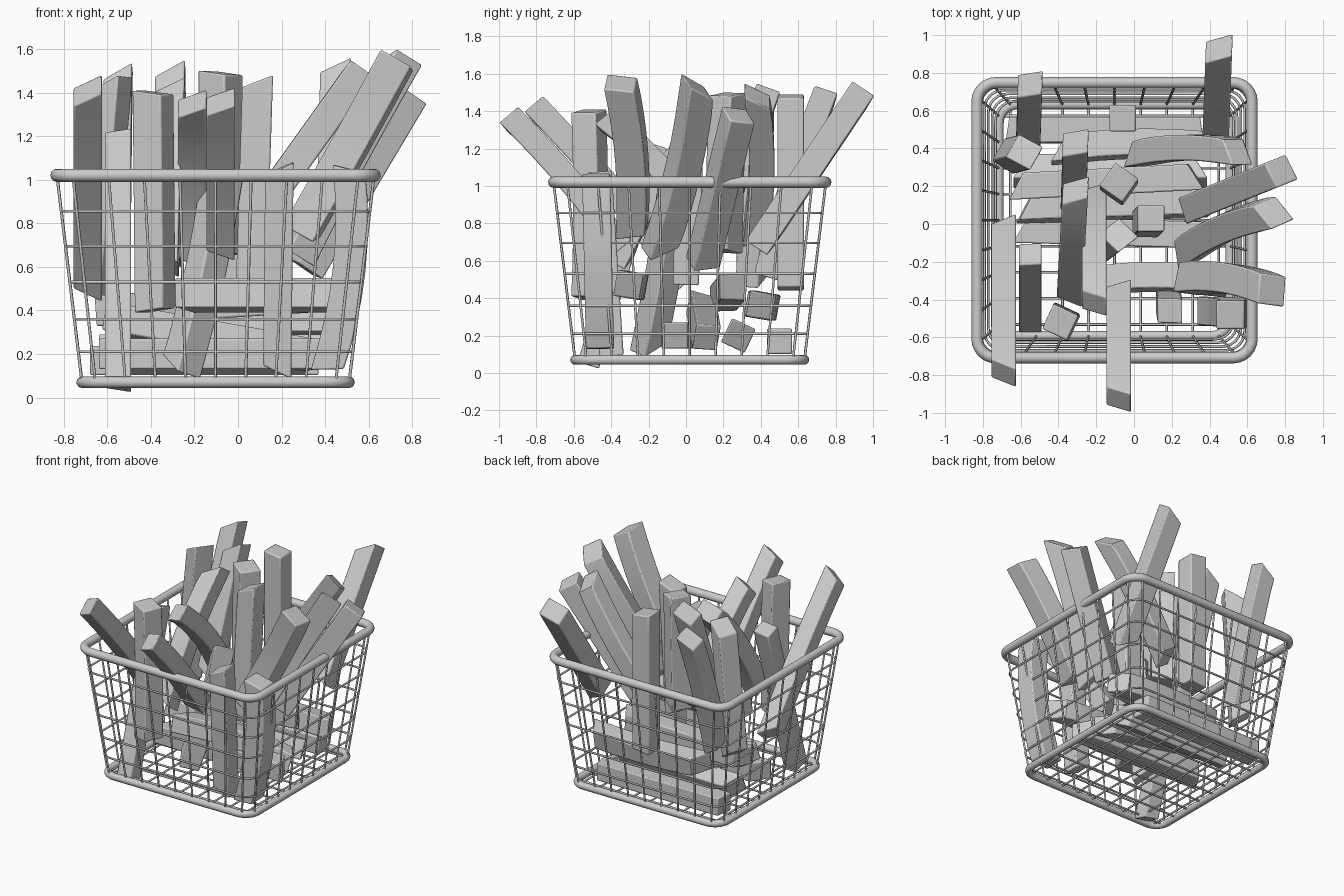
import bpy, bmesh, math
from mathutils import Vector

if "Cube" in bpy.data.objects:
    bpy.data.objects.remove(bpy.data.objects["Cube"])

CX, CY = -0.103, 0.02          # basket centre
Z0, Z1 = 0.07, 1.02            # heights of base ring and rim


def half(z):
    return 0.613 + (z - Z0) / (Z1 - Z0) * 0.115


def ring(z, r=0.1, n=6):
    """Rounded square at height z."""
    h = half(z) - r
    pts = []
    for i, (sx, sy) in enumerate([(1, 1), (-1, 1), (-1, -1), (1, -1)]):
        for k in range(n + 1):
            a = math.pi / 2 * (i + k / n)
            pts.append((CX + sx * h + r * math.cos(a), CY + sy * h + r * math.sin(a), z))
    return pts


def tubes(name, paths, radius, cyclic, res):
    cu = bpy.data.curves.new(name, 'CURVE')
    cu.dimensions = '3D'
    cu.bevel_depth = radius
    cu.bevel_resolution = res
    cu.use_fill_caps = True
    for p in paths:
        s = cu.splines.new('POLY')
        s.points.add(len(p) - 1)
        for pt, co in zip(s.points, p):
            pt.co = (*co, 1)
        s.use_cyclic_u = cyclic
        s.use_smooth = True
    ob = bpy.data.objects.new(name, cu)
    bpy.context.collection.objects.link(ob)


# Basket rim, base ring and side hoops
tubes("basket_rim", [ring(Z1)], 0.03, True, 4)
tubes("basket_base_ring", [ring(Z0)], 0.026, True, 4)
tubes("side_hoops", [ring(z) for z in (0.21, 0.36, 0.53, 0.695, 0.855)], 0.007, True, 1)

# Upright wires and floor grid
uprights, floor = [], []
b, t = half(Z0), half(Z1)
for i in range(-4, 5):
    f = i / 4 * 0.9
    for s in (-1, 1):
        uprights.append([(CX + f * b, CY + s * b, Z0), (CX + f * t, CY + s * t, Z1)])
        uprights.append([(CX + s * b, CY + f * b, Z0), (CX + s * t, CY + f * t, Z1)])
    floor.append([(CX + f * b, CY - b, Z0), (CX + f * b, CY + b, Z0)])
    floor.append([(CX - b, CY + f * b, Z0), (CX + b, CY + f * b, Z0)])
tubes("upright_wires", uprights, 0.007, False, 1)
tubes("floor_wires", floor, 0.007, False, 1)


def fry(name, a, b, w=0.135, bend=(0, 0), roll=0, slant=0.04, n=8):
    """Square stick from a to b, bowed sideways/upwards, with slanted ends."""
    a, b = Vector(a), Vector(b)
    d = (b - a).normalized()
    u = d.cross(Vector((0, 0, 1)))
    u = u.normalized() if u.length > 0.15 else d.cross(Vector((0, 1, 0))).normalized()
    v = u.cross(d)
    c, s = math.cos(math.radians(roll)), math.sin(math.radians(roll))
    p, q = u * c + v * s, v * c - u * s
    bm = bmesh.new()
    rows = []
    for i in range(n + 1):
        k = i / n
        bow = 1 - (2 * k - 1) ** 2
        mid = a.lerp(b, k) + (u * bend[0] + v * bend[1]) * bow
        tilt = slant * (1 if i == n else -1 if i == 0 else 0)
        rows.append([bm.verts.new(mid + (p * x + q * y) * w / 2 + d * tilt * x)
                     for x, y in ((-1, -1), (1, -1), (1, 1), (-1, 1))])
    for r0, r1 in zip(rows, rows[1:]):
        for j in range(4):
            bm.faces.new((r0[j], r0[(j + 1) % 4], r1[(j + 1) % 4], r1[j]))
    bm.faces.new(rows[0][::-1])
    bm.faces.new(rows[-1])
    bmesh.ops.recalc_face_normals(bm, faces=bm.faces)
    me = bpy.data.meshes.new(name)
    bm.to_mesh(me)
    bm.free()
    ob = bpy.data.objects.new(name, me)
    bpy.context.collection.objects.link(ob)
    m = ob.modifiers.new("soft_edges", 'BEVEL')
    m.width = 0.008
    m.segments = 2
    m.limit_method = 'ANGLE'
    m.angle_limit = math.radians(50)
    bpy.context.view_layer.objects.active = ob
    ob.select_set(True)
    bpy.ops.object.shade_smooth_by_angle(angle=math.radians(40))
    ob.select_set(False)


# Sticks leaning to the right and back
fry("back_right_fry", (0.43, 0.40, 0.70), (0.45, 0.93, 1.49), 0.14)
fry("right_fry_a", (0.31, 0.09, 0.59), (0.78, 0.28, 1.38), 0.145, slant=0.01)
fry("right_fry_b", (0.28, -0.14, 0.67), (0.74, 0.06, 1.53), 0.15, (-0.03, 0))
fry("right_fry_c", (0.29, -0.29, 0.76), (0.73, -0.35, 1.55), 0.16, (-0.03, 0), slant=0.01)
fry("right_fry_d", (0.02, 0.37, 0.74), (0.55, 0.38, 1.48), 0.135, (-0.03, 0))

# Sticks leaning forward over the front rim
fry("front_left_fry", (-0.69, -0.02, 0.51), (-0.69, -0.79, 1.41), 0.13, (0, 0.02), slant=-0.04)
fry("front_fry", (-0.08, -0.36, 0.69), (-0.08, -0.93, 1.36), 0.13, (0, 0.02), slant=-0.03)
fry("front_middle_fry", (-0.21, 0.15, 0.65), (-0.21, -0.42, 1.35), 0.13, (0, 0.06), slant=-0.03)

# Sticks leaning backward
fry("back_left_fry", (-0.56, 0.44, 0.55), (-0.55, 0.74, 1.48), 0.13, (0, 0.02))
fry("left_fry", (-0.55, -0.52, 0.05), (-0.55, -0.16, 1.21), 0.12, slant=0.01)
fry("middle_fry_a", (-0.32, 0.12, 0.65), (-0.31, 0.43, 1.49), 0.135)
fry("middle_fry_b", (-0.34, -0.36, 0.62), (-0.31, 0.18, 1.40), 0.135, (0, 0.05))

# Upright sticks
fry("corner_fry", (-0.66, 0.36, 0.50), (-0.58, 0.38, 1.44), 0.14, roll=30, slant=-0.04)
fry("left_front_upright", (-0.38, -0.52, 0.40), (-0.39, -0.52, 1.40), 0.145, (0, 0.01), 25, 0.01)
fry("centre_upright_a", (-0.08, 0.20, 0.65), (-0.08, 0.22, 1.49), 0.15, roll=35, slant=0.01)
fry("centre_upright_b", (0.06, 0.00, 0.50), (0.09, 0.03, 1.45), 0.14, slant=-0.03)
fry("back_upright", (-0.06, 0.56, 0.45), (-0.06, 0.56, 1.48), 0.14, slant=0.01)
fry("front_upright", (0.18, -0.40, 0.12), (0.19, -0.46, 1.05), 0.13, slant=-0.03)
fry("right_front_upright", (0.41, -0.46, 0.13), (0.51, -0.48, 1.05), 0.15, (-0.05, 0), slant=0.01)
fry("bent_fry", (-0.26, -0.20, 0.14), (-0.08, -0.06, 0.98), 0.14, (0, -0.02))

# Sticks lying in the bottom
fry("low_fry_a", (-0.67, 0.50, 0.17), (0.36, 0.50, 0.17), 0.135, slant=0.01)
fry("low_fry_b", (-0.60, 0.28, 0.20), (0.35, 0.28, 0.20), 0.14, roll=25)
fry("low_fry_c", (-0.60, -0.03, 0.20), (0.42, -0.06, 0.20), 0.14)
fry("low_fry_d", (-0.40, 0.39, 0.36), (0.48, 0.40, 0.36), 0.14, (-0.03, 0), 10)
fry("low_fry_e", (-0.62, 0.20, 0.40), (0.33, 0.25, 0.46), 0.14)
fry("low_fry_f", (-0.25, -0.31, 0.47), (0.45, -0.31, 0.47), 0.14, (-0.03, 0), 10)
fry("low_fry_g", (-0.58, 0.08, 0.36), (0.36, 0.11, 0.19), 0.135, roll=10)
